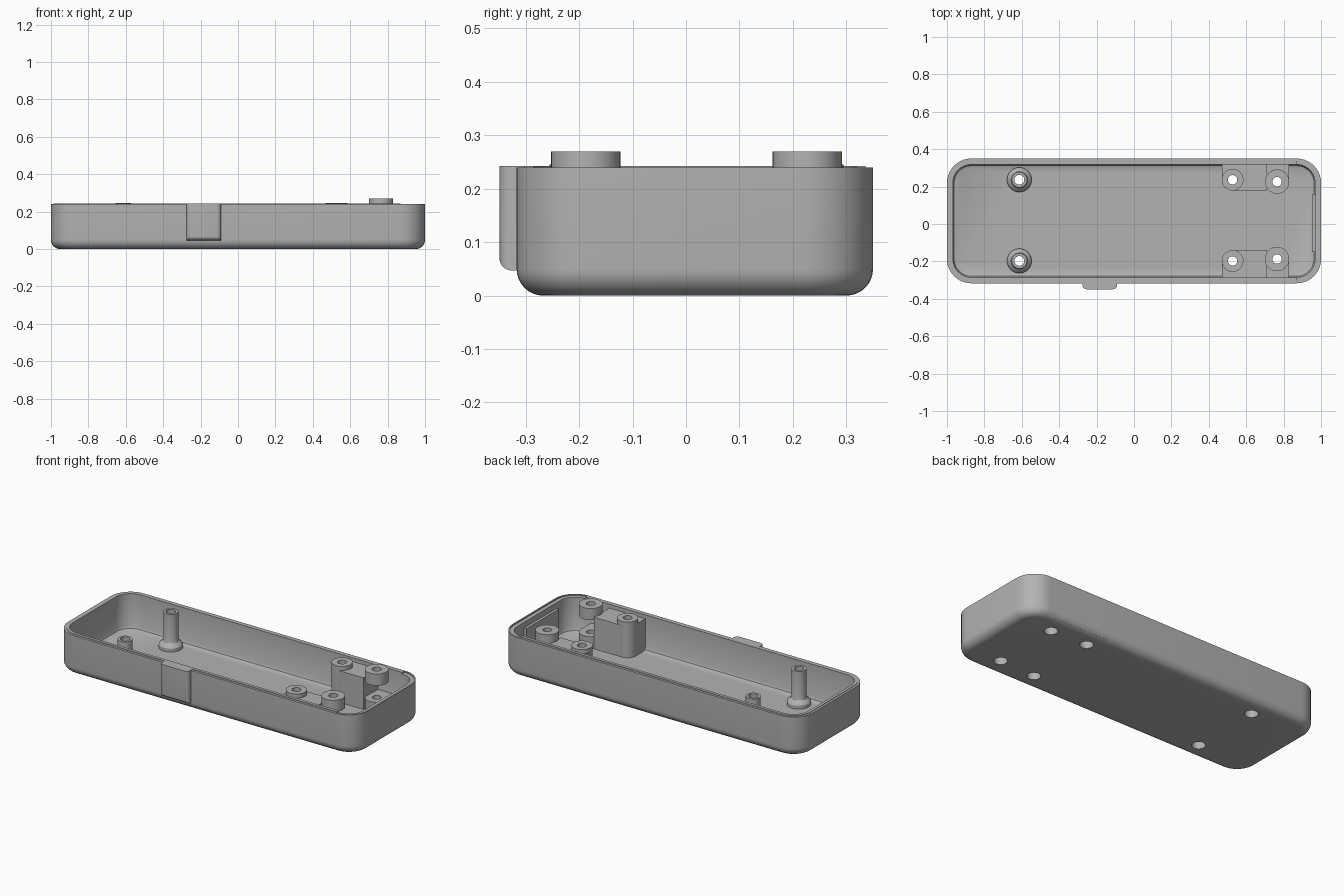
import bpy, bmesh
from math import pi, cos, sin

cube = bpy.data.objects.get("Cube")
if cube:
    bpy.data.objects.remove(cube)

grey = bpy.data.materials.new("plain grey")
grey.use_nodes = True
COLOUR = (0.45, 0.45, 0.45, 1)
grey.diffuse_color = COLOUR
grey.node_tree.nodes["Principled BSDF"].inputs["Base Color"].default_value = COLOUR

MID_Y, HALF_X, HALF_Y, CORNER = 0.0165, 1.0, 0.3335, 0.13
FLOOR, RIM = 0.03, 0.24


def rounded(inset, steps=10):
    """Plan outline of the tray, moved inward."""
    r = max(CORNER - inset, 0.01)
    cx, cy = HALF_X - inset - r, HALF_Y - inset - r
    pts = []
    for q, (sx, sy) in enumerate([(1, 1), (-1, 1), (-1, -1), (1, -1)]):
        for i in range(steps + 1):
            a = (q + i / steps) * pi / 2
            pts.append((sx * cx + r * cos(a), MID_Y + sy * cy + r * sin(a)))
    return pts


def finish(bm, name):
    bmesh.ops.recalc_face_normals(bm, faces=bm.faces)
    me = bpy.data.meshes.new(name)
    bm.to_mesh(me)
    bm.free()
    ob = bpy.data.objects.new(name, me)
    bpy.context.collection.objects.link(ob)
    me.materials.append(grey)
    return ob


def loft(name, rings, capped=True):
    """Skin a stack of (outline, z) rings; uncapped stacks close on themselves."""
    bm = bmesh.new()
    loops = [[bm.verts.new((x, y, z)) for x, y in pts] for pts, z in rings]
    pairs = list(zip(loops, loops[1:]))
    if not capped:
        pairs.append((loops[-1], loops[0]))
    for a, b in pairs:
        for i in range(len(a)):
            j = (i + 1) % len(a)
            bm.faces.new((a[i], a[j], b[j], b[i]))
    if capped:
        bm.faces.new(loops[0])
        bm.faces.new(loops[-1])
    return finish(bm, name)


def circle(x, y, r, n=32):
    return [(x + r * cos(2 * pi * i / n), y + r * sin(2 * pi * i / n)) for i in range(n)]


def tube(name, x, y, profile):
    return loft(name, [(circle(x, y, r), z) for r, z in profile], capped=False)


def box(name, x0, x1, y0, y1, z0, z1):
    pts = [(x0, y0), (x1, y0), (x1, y1), (x0, y1)]
    return loft(name, [(pts, z0), (pts, z1)])


def cut(target, cutter):
    mod = target.modifiers.new("cut", "BOOLEAN")
    mod.operation, mod.object, mod.solver = "DIFFERENCE", cutter, "EXACT"
    bpy.context.view_layer.objects.active = target
    bpy.ops.object.modifier_apply(modifier=mod.name)


def drill(targets, x, y, r):
    pts = circle(x, y, r)
    cutter = loft("drill", [(pts, -0.1), (pts, 0.4)])
    for t in targets:
        cut(t, cutter)
    bpy.data.objects.remove(cutter)


# Tray shell: rounded underside, outer wall, stepped rim, inner wall, floor
FILLET, WALL = 0.05, 0.032
rings = []
for i in range(9):
    a = i / 8 * pi / 2
    rings.append((rounded(FILLET * (1 - sin(a))), FILLET * (1 - cos(a))))
rings += [(rounded(0), RIM), (rounded(0.014), RIM), (rounded(0.014), RIM + 0.003),
          (rounded(WALL), RIM + 0.003), (rounded(WALL), FLOOR + 0.02),
          (rounded(WALL + 0.006), FLOOR + 0.006), (rounded(WALL + 0.02), FLOOR)]
tray = loft("tray", rings)

# Rebate in the rim around the right end
plan = [(max(x, 0.87), y) for x, y in rounded(0.008)]
bm_pts = [p for i, p in enumerate(plan) if p != plan[i - 1]]
rebate = loft("rebate", [(bm_pts, 0.234), (bm_pts, 0.3)])
cut(tray, rebate)
bpy.data.objects.remove(rebate)

parts = [tray]
for side, label in ((1, "back"), (-1, "front")):
    wall_y = MID_Y + side * (HALF_Y - 0.02)
    post_y = 0.0195 + side * 0.217
    boss_y = 0.0195 + side * 0.207

    # Slender screw post with a flared foot
    parts.append(tube(label + "_screw_post", -0.613, post_y, [
        (0.037, 0.004), (0.066, 0.004), (0.066, 0.05), (0.06, 0.06), (0.045, 0.072),
        (0.041, 0.085), (0.041, 0.245), (0.026, 0.245), (0.026, 0.06), (0.037, 0.06)]))

    # Inner boss, merged into a block that reaches the wall
    parts.append(tube(label + "_inner_boss", 0.527, post_y, [
        (0.037, 0.004), (0.058, 0.004), (0.058, 0.245), (0.025, 0.245),
        (0.025, 0.06), (0.037, 0.06)]))
    face_y = post_y - side * 0.058
    arc = [(0.527 - 0.057 * sin(i / 8 * pi / 2), post_y - side * 0.057 * cos(i / 8 * pi / 2))
           for i in range(9)]
    outline = [(0.71, wall_y), (0.71, face_y)] + arc + [(0.47, wall_y)]
    block = loft(label + "_block", [(outline, 0.01), (outline, 0.22)])
    drill([block], 0.527, post_y, 0.04)
    parts.append(block)

    # Outer boss: low seat with a web, and a clamping ring above it
    parts.append(tube(label + "_outer_seat", 0.765, boss_y, [
        (0.037, 0.004), (0.065, 0.004), (0.065, 0.1), (0.025, 0.1),
        (0.025, 0.06), (0.037, 0.06)]))
    web = box(label + "_seat_web", 0.70, 0.83, *sorted((boss_y, wall_y)), 0.01, 0.098)
    drill([web], 0.765, boss_y, 0.04)
    parts.append(web)
    parts.append(tube(label + "_clamping_ring", 0.765, boss_y, [
        (0.025, 0.2), (0.065, 0.2), (0.065, 0.27), (0.025, 0.27)]))

    # Screw holes through the floor
    for x, y in ((-0.613, post_y), (0.527, post_y), (0.765, boss_y)):
        drill([tray], x, y, 0.037)

# Pad on the inside of the right end wall
parts.append(box("end_pad", 0.952, 0.98, -0.15, 0.157, 0.02, 0.2))

# Clip on the front wall, rounded at its outer edges
clip = box("front_clip", -0.275, -0.09, -0.349, -0.30, 0.047, 0.243)
bm = bmesh.new()
bm.from_mesh(clip.data)
edges = []
for e in bm.edges:
    mid = (e.verts[0].co + e.verts[1].co) / 2
    if mid.y < -0.34 and mid.z < 0.2:
        edges.append(e)
bmesh.ops.bevel(bm, geom=edges, offset=0.022, segments=5, profile=0.5, affect="EDGES")
bm.to_mesh(clip.data)
bm.free()
parts.append(clip)

# Smooth the round surfaces and keep crisp edges
bpy.ops.object.select_all(action="DESELECT")
for p in parts:
    p.select_set(True)
bpy.context.view_layer.objects.active = tray
bpy.ops.object.shade_smooth_by_angle(angle=pi / 6)
